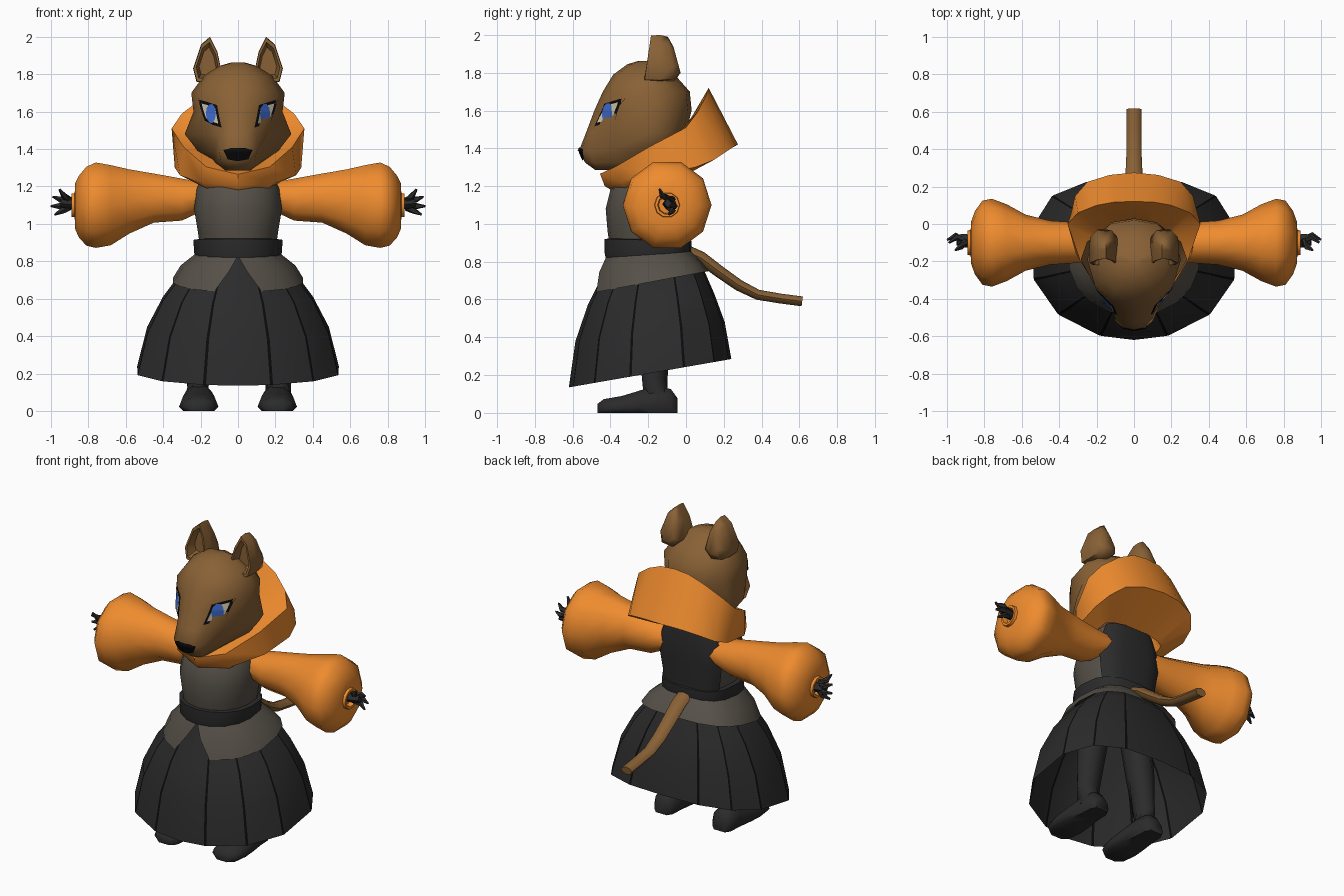
import bpy, bmesh
from math import sin, cos, pi, radians, copysign
from mathutils import Vector
from mathutils.bvhtree import BVHTree

if "Cube" in bpy.data.objects:
    bpy.data.objects.remove(bpy.data.objects["Cube"])


def material(name, r, g, b):
    m = bpy.data.materials.new(name)
    m.diffuse_color = (r, g, b, 1)
    m.use_nodes = True
    m.node_tree.nodes["Principled BSDF"].inputs["Base Color"].default_value = m.diffuse_color
    return m


FUR = material("brown_fur", .25, .12, .036)
ORANGE = material("orange_cloth", .86, .26, .028)
DARK = material("dark_cloth", .024, .024, .025)
BLACK = material("black", .003, .003, .003)
TUNIC = material("tunic_grey", .092, .080, .064)
CREAM = material("eye_cream", .62, .56, .40)
BLUE = material("iris_blue", .05, .15, .62)


def finish(name, bm, mats, angle=40):
    bmesh.ops.recalc_face_normals(bm, faces=bm.faces)
    me = bpy.data.meshes.new(name)
    bm.to_mesh(me)
    bm.free()
    for m in mats:
        me.materials.append(m)
    me.polygons.foreach_set("use_smooth", [True] * len(me.polygons))
    me.set_sharp_from_angle(angle=radians(angle))
    ob = bpy.data.objects.new(name, me)
    bpy.context.collection.objects.link(ob)
    return ob


def loft(name, rings, mats, closed=True, caps=(True, True), loop=False, angle=40, stripe=None):
    bm = bmesh.new()
    vs = [[bm.verts.new(p) for p in r] for r in rings]
    n = len(vs[0])
    pairs = list(zip(vs, vs[1:])) + ([(vs[-1], vs[0])] if loop else [])
    for a, b in pairs:
        for i in range(n if closed else n - 1):
            j = (i + 1) % n
            f = bm.faces.new((a[i], a[j], b[j], b[i]))
            if stripe and stripe(i):
                f.material_index = 1
    if closed and not loop:
        for end, ring in zip(caps, (vs[0], vs[-1])):
            if end:
                bm.faces.new(ring)
    return finish(name, bm, mats, angle)


def full(half):
    """Mirror a front-to-back half outline into a closed ring."""
    return half + [(-x, y, z) for x, y, z in half[-2:0:-1]]


def oval(row, degs, square=1):
    """Tilted oval: half width, front y, front z, back y, back z; square < 1 boxes the back half."""
    rx, yf, zf, yb, zb = row
    out = []
    for d in degs:
        s, c = sin(radians(d)), cos(radians(d))
        if c < 0:
            s, c = copysign(abs(s) ** square if abs(s) > 1e-6 else 0, s), -abs(c) ** square
        t = (1 - c) / 2
        out.append((rx * s, yf + (yb - yf) * t, zf + (zb - zf) * t))
    return out


def tube(name, path, radii, mat, n=8, flat=1):
    rings, P = [], [Vector(p) for p in path]
    for i, p in enumerate(P):
        d = P[min(i + 1, len(P) - 1)] - P[max(i - 1, 0)]
        q = d.to_track_quat('Z', 'X' if abs(d.z) > abs(d.x) else 'Y')
        rings.append([p + q @ Vector((radii[i] * cos(2 * pi * k / n), radii[i] * flat * sin(2 * pi * k / n), 0))
                      for k in range(n)])
    return loft(name, rings, [mat], angle=60)


# Pleated skirt with thin black stripes
half = [0] + [a + e for a in (19, 47, 76, 106, 135, 162) for e in (-.9, .9)] + [180]
degs = half + [360 - d for d in half[-2:0:-1]]
rows = [(.552, -.62, .135, .24, .285), (.497, -.585, .38, .205, .48), (.41, -.52, .57, .15, .63),
        (.32, -.46, .69, .10, .745), (.2, -.41, .82, .02, .84)]
loft("skirt", [oval(r, degs, .68) for r in rows], [DARK, BLACK], caps=(False, False), angle=15,
     stripe=lambda i: (i % 2 == 1 and i < 13) or (i % 2 == 0 and i > 13))

# Tunic tail, split at the front
tail_rows = [(.352, -.495, .635, .12, .75), (.308, -.462, .745, .085, .80), (.225, -.42, .83, .03, .855)]
loft("tunic_tail", [oval(r, [s + (360 - 2 * s) * k / 16 for k in range(17)], .68)
                    for r, s in zip(tail_rows, (21, 9, 0))], [TUNIC], closed=False)

# Torso, back panel and belt
round16 = [22.5 * k for k in range(16)]
body = [(.20, -.40, .86, .0, .86), (.215, -.415, .96, .0, .96), (.235, -.425, 1.08, .01, 1.08),
        (.22, -.40, 1.18, .01, 1.20), (.18, -.35, 1.26, .0, 1.29)]
loft("torso", [oval(r, round16, .6) for r in body], [TUNIC])
panel = [(r[0] + .01, r[1], r[2], r[3] + .015, r[4]) for r in body]
loft("back_panel", [oval(r, [120 + 12 * k for k in range(11)], .6) for r in panel], [DARK], closed=False)
belt = [(.2, -.39, .82, 0, .83), (.228, -.425, .82, .025, .83), (.235, -.43, .845, .03, .85),
        (.238, -.43, .92, .03, .91), (.2, -.39, .925, 0, .915)]
loft("belt", [oval(r, round16, .7) for r in belt], [DARK], caps=(False, False), loop=True)

# Head: horizontal sections z, front y, nose width, two side points, full width, back y
levels = [(1.285, -.48, .04, .06, -.44, .07, -.38, .08, -.22), (1.325, -.535, .055, .09, -.49, .11, -.36, .14, -.12),
          (1.39, -.565, .06, .10, -.52, .125, -.38, .215, -.05), (1.48, -.53, .05, .10, -.485, .16, -.38, .285, .0),
          (1.60, -.485, .05, .115, -.435, .20, -.35, .238, .03), (1.70, -.44, .06, .12, -.41, .21, -.33, .25, .02),
          (1.79, -.385, .05, .10, -.36, .155, -.29, .185, -.06), (1.845, -.31, .03, .055, -.29, .085, -.25, .1, -.13),
          (1.863, -.25, .01, .02, -.24, .03, -.22, .035, -.17)]
rings = []
for z, yf, n, m1, y1, m2, y2, w, yb in levels:
    rings.append(full([(0, yf, z), (n, yf + .012, z), (m1, y1, z), (m2, y2, z), (w, min(-.19, yb - .02), z),
                       (w * .88, -.19 + (yb + .19) * .5, z), (w * .5, yb - .02, z), (0, yb, z)]))
head = loft("head", rings, [FUR], angle=60)
tree = BVHTree.FromPolygons([v.co for v in head.data.vertices], [tuple(p.vertices) for p in head.data.polygons])


def decal(name, outline, mat, lift):
    """Flat front-view outline laid over the face."""
    bm = bmesh.new()
    f = bm.faces.new([bm.verts.new((x, -1, z)) for x, z in outline])
    bmesh.ops.poke(bm, faces=[f])
    bmesh.ops.subdivide_edges(bm, edges=bm.edges[:], cuts=3, use_grid_fill=True)
    for v in bm.verts:
        hit, nor, *_ = tree.ray_cast(v.co, Vector((0, 1, 0)))
        if hit:
            v.co = hit + Vector((0, -lift, 0))
    finish(name, bm, [mat], 60)


decal("nose", [(-.078, 1.395), (-.04, 1.405), (.04, 1.405), (.078, 1.395), (.055, 1.345), (0, 1.335), (-.055, 1.345)],
      BLACK, .008)

# Collar: lip, outer fold, underside and inner throat run front to back
lip = [(0, -.455, 1.265), (.17, -.37, 1.305), (.29, -.19, 1.41), (.355, .0, 1.51), (.30, .06, 1.59),
       (.20, .10, 1.665), (.10, .118, 1.71), (0, .12, 1.72)]
fold = [(0, -.43, 1.20), (.2, -.34, 1.22), (.31, -.16, 1.26), (.338, .05, 1.30), (.315, .15, 1.34),
        (.25, .225, 1.39), (.13, .262, 1.415), (0, .275, 1.42)]
under = [(0, -.38, 1.17), (.15, -.32, 1.18), (.22, -.15, 1.22), (.22, -.03, 1.25), (.21, .0, 1.26),
         (.17, .01, 1.27), (.08, .02, 1.28), (0, .02, 1.28)]
throat = [(0, -.34, 1.31), (.09, -.28, 1.33), (.15, -.20, 1.37), (.17, -.10, 1.42), (.15, -.06, 1.44),
          (.11, -.03, 1.46), (.05, -.02, 1.48), (0, -.02, 1.48)]
loft("collar", [full(h) for h in (lip, fold, under, throat)], [ORANGE], loop=True, angle=42)

# Tail
tube("tail", [(0, -.03, .87), (0, .08, .82), (0, .18, .745), (0, .28, .675), (0, .38, .625), (0, .50, .605), (0, .615, .59)],
     [.034, .034, .032, .030, .027, .026, .026], FUR, flat=1.5)

# Paired parts
sleeve = [(.16, 1.15, .07, .10), (.30, 1.13, .118, .108), (.45, 1.138, .138, .118), (.58, 1.12, .18, .15),
          (.68, 1.10, .225, .205), (.76, 1.10, .24, .235), (.81, 1.095, .222, .225), (.85, 1.092, .175, .17),
          (.872, 1.095, .125, .11), (.873, 1.10, .068, .068), (.89, 1.10, .065, .065), (.89, 1.10, .05, .05),
          (.86, 1.10, .045, .045)]
foot = [(-.467, .045, .05), (-.435, .09, .075), (-.34, .105, .092), (-.25, .095, .12), (-.16, .08, .15),
        (-.08, .075, .13), (-.045, .05, .08)]
ear = [(.085, 1.80), (.11, 1.92), (.15, 2.0), (.197, 1.96), (.24, 1.83), (.222, 1.76), (.14, 1.75)]
fingers = [((.955, -.14, 1.185), (.93, -.125, 1.15)), ((.99, -.10, 1.145), (.95, -.07, 1.13)),
           ((1.0, -.085, 1.095), (.955, -.06, 1.095)), ((.98, -.09, 1.05), (.94, -.07, 1.07))]
for side, s in (("right", 1), ("left", -1)):
    loft("sleeve_" + side, [[(s * x, -.10 + ry * sin(2 * pi * (k + .5) / 10), zc + rz * cos(2 * pi * (k + .5) / 10))
                             for k in range(10)] for x, zc, rz, ry in sleeve], [ORANGE], angle=62)
    tube("palm_" + side, [(s * .85, -.09, 1.10), (s * .90, -.09, 1.105), (s * .945, -.085, 1.11)],
         [.03, .036, .03], DARK, 6, .8)
    for i, (tip, mid) in enumerate(fingers):
        tube(f"finger_{i + 1}_{side}", [(s * .90, -.09, 1.105 + (mid[2] - 1.105) * .5),
                                        (s * mid[0], *mid[1:]), (s * tip[0], *tip[1:])], [.018, .017, .006], DARK, 5)
    tube("leg_" + side, [(s * .14, -.17, .76), (s * .19, -.17, .42), (s * .215, -.165, .18), (s * .215, -.16, .06)],
         [.10, .085, .068, .075], DARK, 10)
    loft("foot_" + side, [[(s * (.21 + w * a), y, h * b) for a, b in
                           ((-.8, 0), (-1, .25), (-.85, .7), (-.4, .97), (.4, .97), (.85, .7), (1, .25), (.8, 0))]
                          for y, w, h in foot], [DARK], angle=60)
    # Cupped ear: back, rim, front lip, then recess
    loft("ear_" + side, [[(s * (.16 + (x - .16) * k), y + (z - 1.86) * lean, 1.86 + (z - 1.86) * k) for x, z in ear]
                         for k, y, lean in ((.55, -.045, -.15), (.93, -.075, -.15), (1, -.14, .0), (.97, -.205, .14),
                                            (.8, -.205, .14), (.6, -.15, 0))], [FUR], angle=55)
    # Eye: black rim, cream white, blue iris
    rim = [(.212, 1.665), (.165, 1.652), (.112, 1.635), (.10, 1.57), (.088, 1.515), (.135, 1.53), (.178, 1.553), (.198, 1.61)]
    decal("eye_rim_" + side, [(s * x, z) for x, z in rim], BLACK, .006)
    decal("eye_white_" + side, [(s * (.15 + (x - .15) * .72), 1.59 + (z - 1.59) * .72) for x, z in rim], CREAM, .010)
    decal("iris_" + side, [(s * (.145 + .027 * cos(pi * k / 5)), 1.59 + .053 * sin(pi * k / 5)) for k in range(10)],
          BLUE, .014)

# Face every eye and nose patch outward
for ob in bpy.data.objects:
    if ob.name.startswith(("eye", "iris", "nose")) and sum(p.normal.y for p in ob.data.polygons) > 0:
        ob.data.flip_normals()
